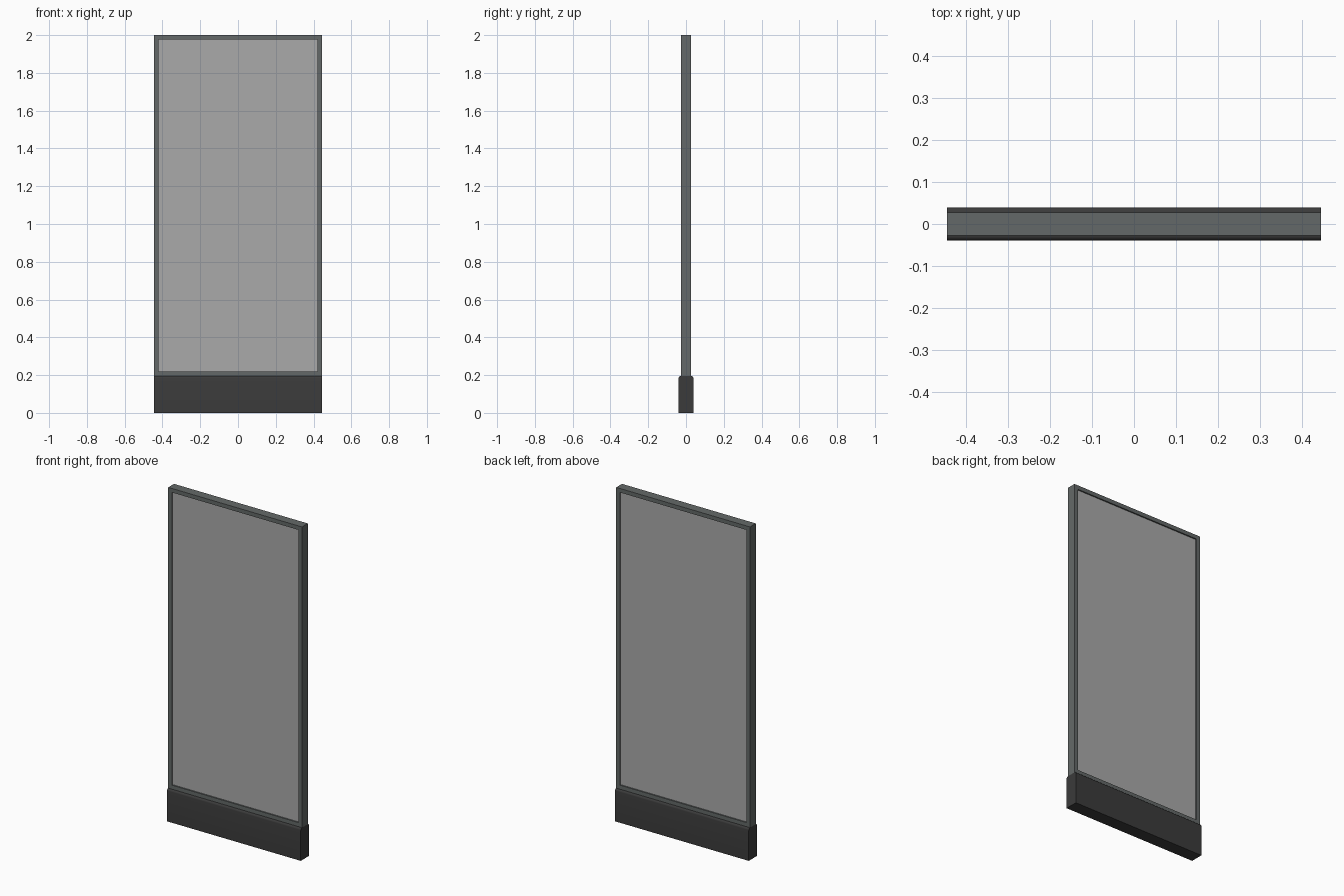
import bpy
import bmesh
from mathutils import Matrix, Vector

default = bpy.data.objects.get("Cube")
if default:
    bpy.data.objects.remove(default, do_unlink=True)

WIDTH = 0.888
BASE_DEPTH, BASE_TOP = 0.078, 0.195
FRAME_DEPTH, TOP = 0.055, 2.0
BORDER, RECESS = 0.034, 0.008


def material(name, colour):
    mat = bpy.data.materials.new(name)
    mat.use_nodes = True
    mat.diffuse_color = (*colour, 1)
    shader = mat.node_tree.nodes["Principled BSDF"]
    shader.inputs["Base Color"].default_value = (*colour, 1)
    shader.inputs["Roughness"].default_value = 0.6
    return mat


def box(depth, bottom, top):
    bm = bmesh.new()
    bmesh.ops.create_cube(bm, size=1)
    bmesh.ops.transform(
        bm, verts=bm.verts,
        matrix=Matrix.Translation((0, 0, (bottom + top) / 2))
        @ Matrix.Diagonal((WIDTH, depth, top - bottom, 1)))
    return bm


def finish(bm, name, *mats):
    bmesh.ops.recalc_face_normals(bm, faces=bm.faces)
    mesh = bpy.data.meshes.new(name)
    bm.to_mesh(mesh)
    bm.free()
    obj = bpy.data.objects.new(name, mesh)
    bpy.context.collection.objects.link(obj)
    for mat in mats:
        mesh.materials.append(mat)
    return obj


frame_grey = material("frame grey", (0.127, 0.141, 0.138))
panel_grey = material("panel light grey", (0.4, 0.4, 0.4))
base_grey = material("base charcoal", (0.043, 0.043, 0.043))

# Base plinth with softened long top edges
bm = box(BASE_DEPTH, 0, BASE_TOP)
edges = [e for e in bm.edges
         if all(v.co.z > BASE_TOP / 2 for v in e.verts)
         and abs(e.verts[0].co.x - e.verts[1].co.x) > WIDTH / 2]
bmesh.ops.bevel(bm, geom=edges, offset=0.0115, segments=4,
                profile=0.5, affect='EDGES')
base = finish(bm, "base", base_grey)
bpy.context.view_layer.objects.active = base
base.select_set(True)
bpy.ops.object.shade_smooth_by_angle()

# Framed display with a recessed panel on the front and the back
bm = box(FRAME_DEPTH, BASE_TOP, TOP)
bm.normal_update()
panels = [f for f in bm.faces if abs(f.normal.y) > 0.9]
bmesh.ops.inset_individual(bm, faces=panels, thickness=BORDER)
for face in panels:
    inward = Vector((0, -RECESS if face.normal.y > 0 else RECESS, 0))
    sunk = bmesh.ops.extrude_discrete_faces(bm, faces=[face])["faces"][0]
    bmesh.ops.translate(bm, verts=sunk.verts, vec=inward)
    sunk.material_index = 1
finish(bm, "framed_display", frame_grey, panel_grey)
